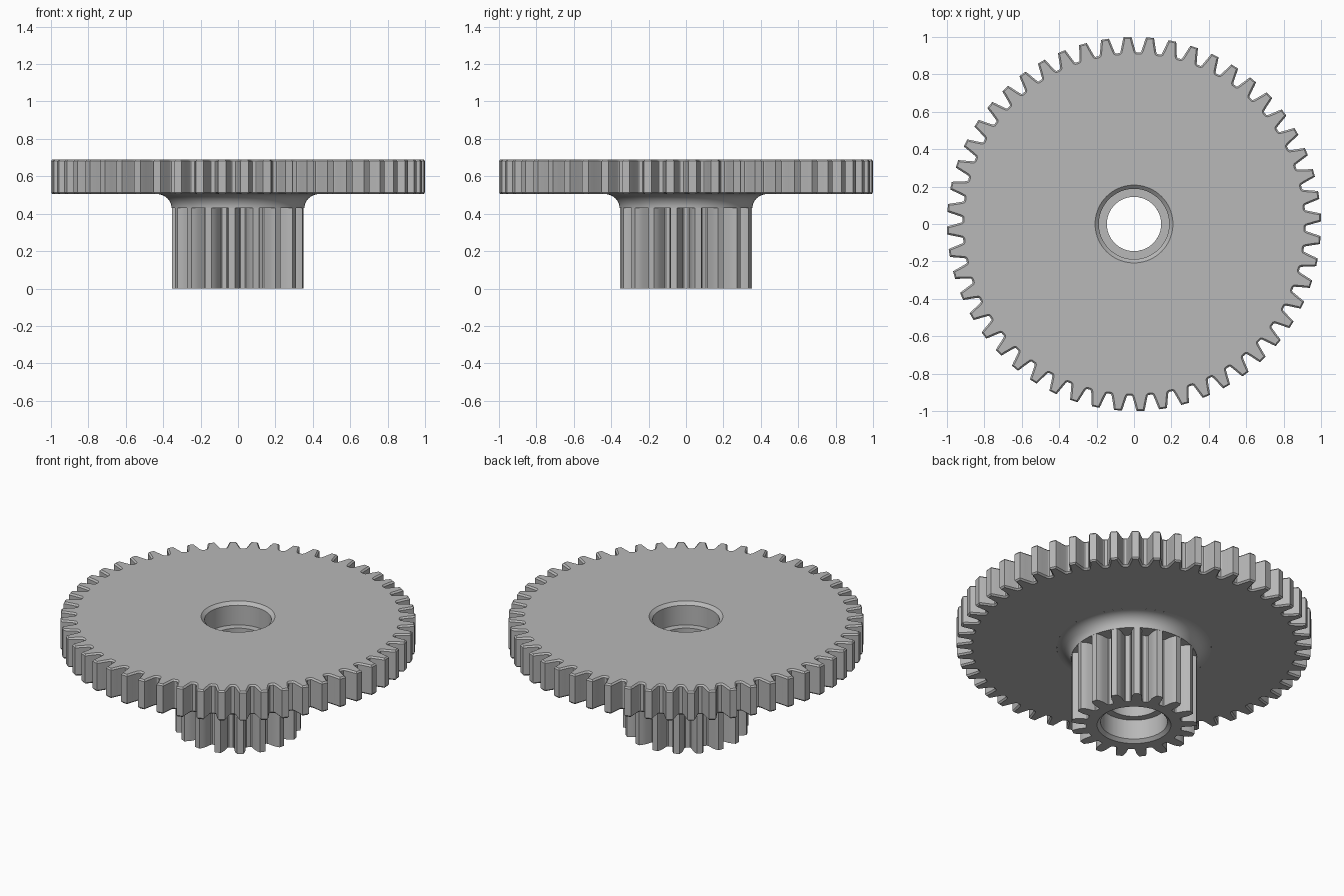
import bpy
import bmesh
from math import cos, sin, pi, radians
from mathutils import Vector

cube = bpy.data.objects.get("Cube")
if cube:
    bpy.data.objects.remove(cube)

GREY = (0.48, 0.48, 0.48, 1.0)
grey = bpy.data.materials.new("plain grey")
grey.use_nodes = True
grey.diffuse_color = GREY
grey.node_tree.nodes["Principled BSDF"].inputs["Base Color"].default_value = GREY

BORE, RECESS, RIM = 0.145, 0.188, 0.208   # hole, counterbore and its chamfer
WHEEL_BOTTOM, WHEEL_TOP, PINION_TOP = 0.505, 0.69, 0.43
RECESS_DEPTH, CHAMFER, EDGE = 0.14, 0.018, 0.009


def gear_outline(teeth, flank, phase):
    """Tooth flank as (radius, half angle), root to tip, mirrored and repeated."""
    pitch = 2 * pi / teeth
    tooth = [(flank[0][0], -pitch / 2)]
    tooth += [(r, -a) for r, a in flank] + [(r, a) for r, a in reversed(flank)]
    return [Vector((r * cos(phase + k * pitch + a), r * sin(phase + k * pitch + a)))
            for k in range(teeth) for r, a in tooth]


def inset(outline, distance):
    """Move every outline point inward along its own normal."""
    result = []
    for i, p in enumerate(outline):
        before = (p - outline[i - 1]).normalized()
        after = (outline[(i + 1) % len(outline)] - p).normalized()
        along = (before + after).normalized()
        result.append(p - Vector((along.y, -along.x)) * distance)
    return result


def circle(outline, radius):
    """Round ring whose points line up with the outline."""
    return [p.normalized() * radius for p in outline]


def loft(name, rings):
    """Skin a sequence of (ring, height) loops."""
    bm = bmesh.new()
    loops = [[bm.verts.new((p.x, p.y, z)) for p in ring] for ring, z in rings]
    for low, high in zip(loops, loops[1:]):
        for i in range(len(low)):
            j = (i + 1) % len(low)
            bm.faces.new((low[i], low[j], high[j], high[i]))
    mesh = bpy.data.meshes.new(name)
    bm.to_mesh(mesh)
    bm.free()
    mesh.materials.append(grey)
    obj = bpy.data.objects.new(name, mesh)
    bpy.context.collection.objects.link(obj)
    bpy.ops.object.select_all(action='DESELECT')
    obj.select_set(True)
    bpy.context.view_layer.objects.active = obj
    bpy.ops.object.shade_smooth_by_angle(angle=radians(30))
    return obj


# Large toothed wheel with the upper counterbore and the through hole
wheel_flank = [(0.917, 0.050), (0.921, 0.045), (0.932, 0.041),
               (0.963, 0.0315), (0.984, 0.026), (1.0, 0.0205)]
wheel = gear_outline(52, wheel_flank, radians(2))
wheel_edge = inset(wheel, EDGE)
recess_floor = WHEEL_TOP - RECESS_DEPTH
loft("large_gear_wheel", [
    (circle(wheel, 0.435), WHEEL_BOTTOM),
    (wheel_edge, WHEEL_BOTTOM),
    (wheel, WHEEL_BOTTOM + EDGE),
    (wheel, WHEEL_TOP - EDGE),
    (wheel_edge, WHEEL_TOP),
    (circle(wheel, RIM), WHEEL_TOP),
    (circle(wheel, RECESS), WHEEL_TOP - CHAMFER),
    (circle(wheel, RECESS), recess_floor),
    (circle(wheel, BORE), recess_floor),
    (circle(wheel, BORE), RECESS_DEPTH),
])

# Small pinion with the lower counterbore
pinion_flank = [(0.268, 0.140), (0.273, 0.118), (0.288, 0.106),
                (0.315, 0.095), (0.336, 0.074), (0.354, 0.048)]
pinion = gear_outline(17, pinion_flank, pi)
loft("small_pinion", [
    (circle(pinion, BORE), RECESS_DEPTH),
    (circle(pinion, RECESS), RECESS_DEPTH),
    (circle(pinion, RECESS), CHAMFER),
    (circle(pinion, RIM), 0),
    (pinion, 0),
    (pinion, PINION_TOP),
])

# Filleted collar joining the pinion to the wheel
steps = 96
round_ring = [Vector((cos(2 * pi * i / steps), sin(2 * pi * i / steps))) for i in range(steps)]
collar = [(circle(round_ring, 0.25), PINION_TOP)]
height = WHEEL_BOTTOM - PINION_TOP
for i in range(11):
    a = pi / 2 * i / 10
    collar.append((circle(round_ring, 0.435 - 0.08 * cos(a)), PINION_TOP + height * sin(a)))
loft("fillet_collar", collar)
